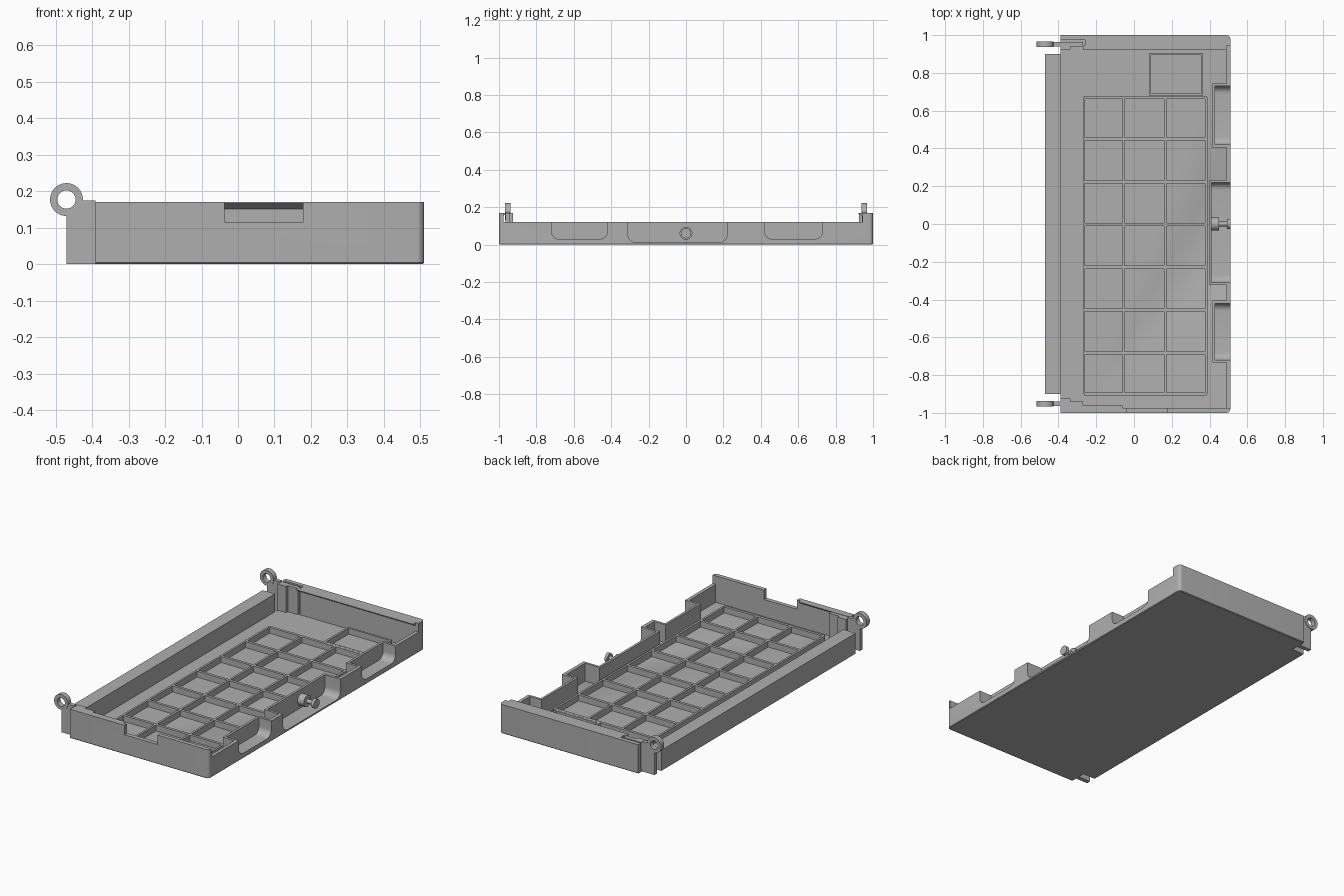
import bpy, bmesh, math
from mathutils import Matrix, Vector

if "Cube" in bpy.data.objects:
    bpy.data.objects.remove(bpy.data.objects["Cube"], do_unlink=True)

grey = bpy.data.materials.new("plain_grey")
grey.diffuse_color = (0.43, 0.43, 0.43, 1)
grey.use_nodes = True
grey.node_tree.nodes["Principled BSDF"].inputs["Base Color"].default_value = (0.43, 0.43, 0.43, 1)


def finish(name, bm):
    bmesh.ops.recalc_face_normals(bm, faces=bm.faces)
    mesh = bpy.data.meshes.new(name)
    bm.to_mesh(mesh)
    bm.free()
    mesh.materials.append(grey)
    obj = bpy.data.objects.new(name, mesh)
    bpy.context.collection.objects.link(obj)
    return obj


def add_box(bm, x, y, z):
    size = Matrix.Diagonal((x[1] - x[0], y[1] - y[0], z[1] - z[0], 1))
    mid = Matrix.Translation((sum(x) / 2, sum(y) / 2, sum(z) / 2))
    return bmesh.ops.create_cube(bm, size=1, matrix=mid @ size)["verts"]


def box(name, x, y, z):
    bm = bmesh.new()
    add_box(bm, x, y, z)
    return finish(name, bm)


def cylinder(name, axis, centre, radius, depth, sides=32):
    bm = bmesh.new()
    turn = Vector((0, 0, 1)).rotation_difference(Vector(axis)).to_matrix().to_4x4()
    bmesh.ops.create_cone(bm, cap_ends=True, segments=sides, radius1=radius,
                          radius2=radius, depth=depth,
                          matrix=Matrix.Translation(centre) @ turn)
    return finish(name, bm)


def prism(name, points, offset):
    bm = bmesh.new()
    face = bm.faces.new([bm.verts.new(p) for p in points])
    moved = bmesh.ops.extrude_face_region(bm, geom=[face])["geom"]
    bmesh.ops.translate(bm, vec=offset, verts=[v for v in moved if isinstance(v, bmesh.types.BMVert)])
    return finish(name, bm)


def combine(obj, other, operation="DIFFERENCE", keep=False):
    mod = obj.modifiers.new("cut", "BOOLEAN")
    mod.operation, mod.object, mod.solver = operation, other, "EXACT"
    bpy.context.view_layer.update()
    graph = bpy.context.evaluated_depsgraph_get()
    mesh = bpy.data.meshes.new_from_object(obj.evaluated_get(graph))
    obj.modifiers.clear()
    obj.data = mesh
    if not keep:
        bpy.data.objects.remove(other, do_unlink=True)


def smooth(obj):
    bpy.ops.object.select_all(action="DESELECT")
    obj.select_set(True)
    bpy.context.view_layer.objects.active = obj
    bpy.ops.object.shade_smooth_by_angle(angle=math.radians(30))


# Tray body with rounded outer corners and a softened bottom edge
bm = bmesh.new()
add_box(bm, (-0.39, 0.51), (-1, 1), (0, 0.17))
corners = [e for e in bm.edges if all(v.co.x > 0.5 for v in e.verts)
           and abs(e.verts[0].co.z - e.verts[1].co.z) > 0.1]
bmesh.ops.bevel(bm, geom=corners, offset=0.02, segments=5, profile=0.5, affect="EDGES")
rim = [e for e in bm.edges if all(v.co.z < 0.01 for v in e.verts)
       and any(v.co.x > -0.38 for v in e.verts)]
bmesh.ops.bevel(bm, geom=rim, offset=0.004, segments=1, affect="EDGES")
tray = finish("tray_body", bm)

FLOOR, RIM = 0.015, 0.12
for span_x, span_y, span_z in [
        ((-0.27, 0.49), (-0.975, 0.945), (FLOOR, 0.3)),   # main cavity
        ((-0.5, -0.26), (-0.975, 0.975), (FLOOR, 0.3)),   # hinge end cavity
        ((0.4, 0.6), (-0.975, 0.945), (RIM, 0.3)),        # lowered side wall
        ((-0.037, 0.178), (-1.1, -0.95), (0.115, 0.3))]:  # notch in the front wall
    combine(tray, box("cutter", span_x, span_y, span_z))

# Finger scoops in the side wall, each a thin walled pocket
scoops = [(-0.72, -0.42, 0.43, 0.03), (-0.31, 0.22, 0.41, 0.012), (0.42, 0.73, 0.43, 0.03)]
for i, (y0, y1, x0, z0) in enumerate(scoops):
    r = 0.04
    outline = [(x0, y1, 0.3), (x0, y0, 0.3)]
    for centre, start in ((y0 + r, math.pi), (y1 - r, 1.5 * math.pi)):
        for k in range(9):
            a = start + k * math.pi / 16
            outline.append((x0, centre + r * math.cos(a), z0 + r + r * math.sin(a)))
    cutter = prism("cutter", outline, (0.2, 0, 0))
    pocket = box("scoop_pocket_%d" % (i + 1), (x0 - 0.014, 0.5), (y0 - 0.014, y1 + 0.014), (0.005, RIM))
    combine(pocket, cutter, keep=True)
    combine(tray, cutter)
    smooth(pocket)
smooth(tray)

# Solid hinge-side rail
box("hinge_side_rail", (-0.47, -0.39), (-0.9, 0.9), (0, RIM))

# Overhanging lips with sloped undersides on the end walls
prism("back_lip", [(-0.27, 0.946, 0.17), (-0.27, 0.92, 0.17), (-0.27, 0.92, 0.166),
                   (-0.27, 0.946, 0.15)], (0.76, 0, 0))
prism("front_lip", [(-0.39, -0.976, 0.17), (-0.39, -0.96, 0.17), (-0.39, -0.96, 0.167),
                    (-0.39, -0.976, 0.155)], (0.33, 0, 0))

# Hinge plates with eyelets at both ends
for side, name in ((-1, "front"), (1, "back")):
    def span(a, b):
        return tuple(sorted((side * a, side * b)))
    eye = (-0.47, side * 0.952, 0.177)
    plate = box(name + "_hinge", (-0.47, -0.27), span(0.94, 0.964), (0, 0.168))
    combine(plate, box("neck", (-0.47, -0.39), span(0.94, 0.964), (0.1, 0.175)), "UNION")
    combine(plate, cylinder("ring", (0, 1, 0), eye, 0.045, 0.03, 40), "UNION")
    combine(plate, cylinder("hole", (0, 1, 0), eye, 0.025, 0.2))
    smooth(plate)
    box(name + "_hinge_block", (-0.39, -0.335), span(0.925, 0.945), (0.005, 0.168))

# Compartment grid
TOP = 0.05
bm = bmesh.new()
columns = [-0.265, -0.055, 0.165, 0.383]
rows = [-0.9, -0.682, -0.456, -0.229, -0.003, 0.222, 0.449, 0.67]
for x in columns:
    add_box(bm, (x - 0.006, x + 0.006), (rows[0], rows[-1]), (0.01, TOP))
for y in rows:
    add_box(bm, (columns[0], columns[-1]), (y - 0.008, y + 0.008), (0.01, TOP))
finish("compartment_grid", bm)

# Single square compartment behind the grid
bm = bmesh.new()
for x in (0.085, 0.36):
    add_box(bm, (x - 0.006, x + 0.006), (0.68, 0.905), (0.01, TOP))
for y in (0.685, 0.9):
    add_box(bm, (0.08, 0.365), (y - 0.006, y + 0.006), (0.01, TOP))
finish("square_compartment", bm)

# Latch knob in the middle scoop
for name, x0, x1, r in (("knob_base", 0.41, 0.45, 0.034), ("knob_shaft", 0.44, 0.5, 0.012),
                        ("knob_cap", 0.493, 0.51, 0.027)):
    smooth(cylinder(name, (1, 0, 0), ((x0 + x1) / 2, 0, 0.06), r, x1 - x0))
